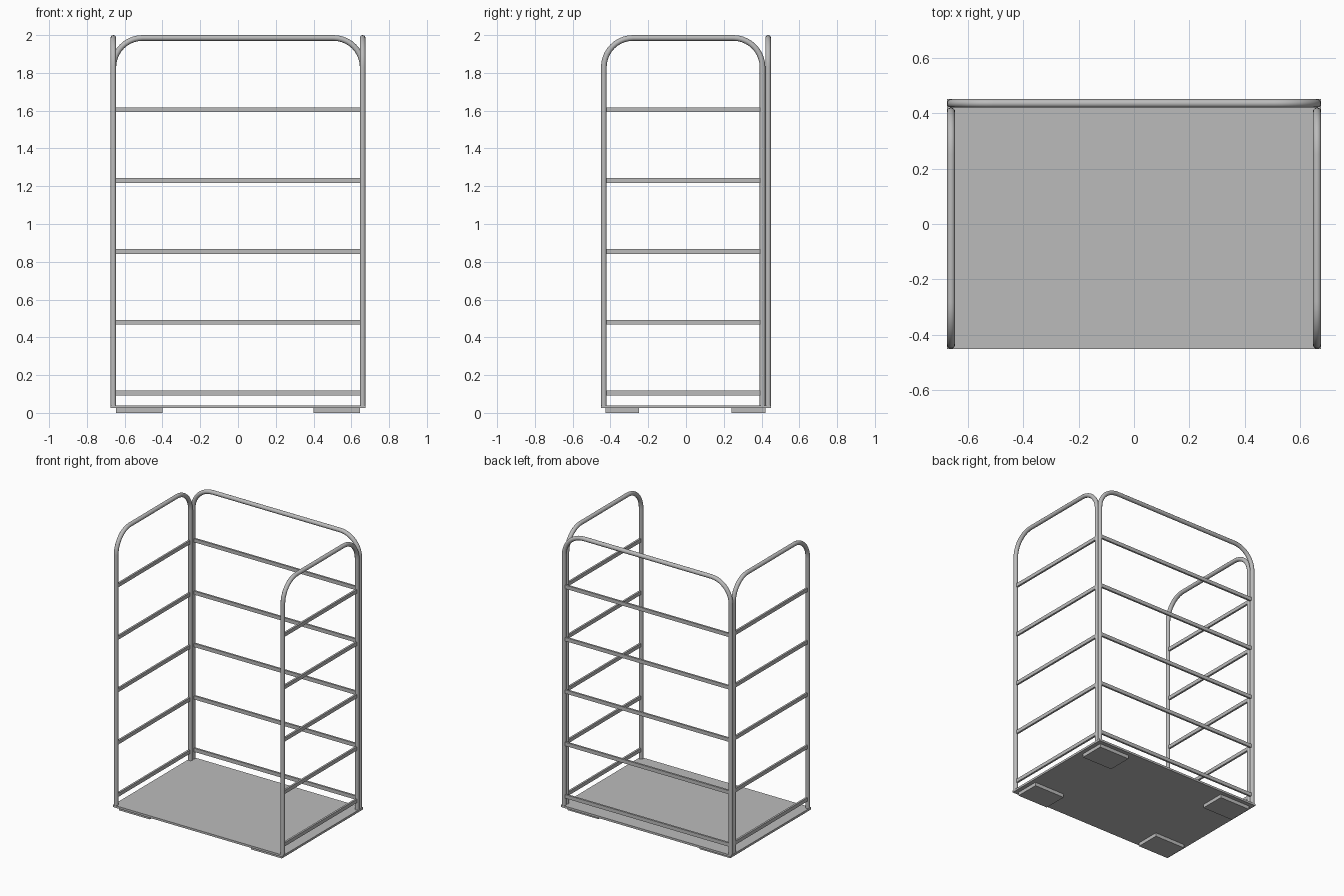
import bpy
import math
from mathutils import Vector

cube = bpy.data.objects.get("Cube")
if cube:
    bpy.data.objects.remove(cube, do_unlink=True)

GREY = (0.5, 0.5, 0.5, 1)
metal = bpy.data.materials.new("grey metal")
metal.use_nodes = True
metal.diffuse_color = GREY
metal.node_tree.nodes["Principled BSDF"].inputs["Base Color"].default_value = GREY

BASE_TOP, TOP, BEND, TUBE = 0.04, 1.985, 0.155, 0.015
RAIL_HEIGHTS = [0.105 + 0.375 * i for i in range(5)]


def box(name, low, high):
    low, high = Vector(low), Vector(high)
    bpy.ops.mesh.primitive_cube_add(size=1, location=(low + high) / 2)
    ob = bpy.context.object
    ob.name = name
    ob.scale = high - low
    bpy.ops.object.transform_apply(location=False, rotation=False, scale=True)
    ob.data.materials.append(metal)
    return ob


def hoop(name, a, b, place):
    """Bent tube arch from a to b; place maps (distance, z) to a point."""
    pts = [(a, BASE_TOP - 0.005)]
    steps = 10
    for centre, start in ((a + BEND, math.pi), (b - BEND, math.pi / 2)):
        for i in range(steps + 1):
            t = start - i / steps * math.pi / 2
            pts.append((centre + BEND * math.cos(t), TOP - BEND + BEND * math.sin(t)))
    pts.append((b, BASE_TOP - 0.005))
    curve = bpy.data.curves.new(name, "CURVE")
    curve.dimensions = "3D"
    curve.bevel_depth = TUBE
    curve.bevel_resolution = 4
    curve.use_fill_caps = True
    spline = curve.splines.new("POLY")
    spline.points.add(len(pts) - 1)
    for p, (s, z) in zip(spline.points, pts):
        p.co = (*place(s, z), 1)
    ob = bpy.data.objects.new(name, curve)
    bpy.context.collection.objects.link(ob)
    bpy.ops.object.select_all(action="DESELECT")
    ob.select_set(True)
    bpy.context.view_layer.objects.active = ob
    bpy.ops.object.convert(target="MESH")
    ob = bpy.context.object
    ob.data.materials.clear()
    ob.data.materials.append(metal)
    bpy.ops.object.shade_smooth_by_angle(angle=math.radians(40))


# Base platform
box("base_platform", (-0.675, -0.45, 0.025), (0.675, 0.45, BASE_TOP))

# Rear frame with its rails
REAR_Y = 0.435
hoop("rear_frame", -0.66, 0.66, lambda s, z: (s, REAR_Y, z))
for i, z in enumerate(RAIL_HEIGHTS):
    box(f"rear_rail_{i + 1}", (-0.65, REAR_Y - 0.007, z - 0.013),
        (0.65, REAR_Y + 0.007, z + 0.013))

# Side frames, rails and corner pads
for side, sx in (("left", 1), ("right", -1)):
    x = 0.66 * sx
    hoop(f"{side}_frame", -0.435, 0.405, lambda s, z: (x, s, z))
    for i, z in enumerate(RAIL_HEIGHTS):
        box(f"{side}_rail_{i + 1}", (x - 0.007, -0.425, z - 0.013),
            (x + 0.007, 0.395, z + 0.013))
    x0, x1 = sorted((0.4 * sx, 0.645 * sx))
    for end, y0, y1 in (("front", -0.425, -0.25), ("rear", 0.24, 0.42)):
        box(f"{end}_{side}_pad", (x0, y0, 0), (x1, y1, 0.025))
